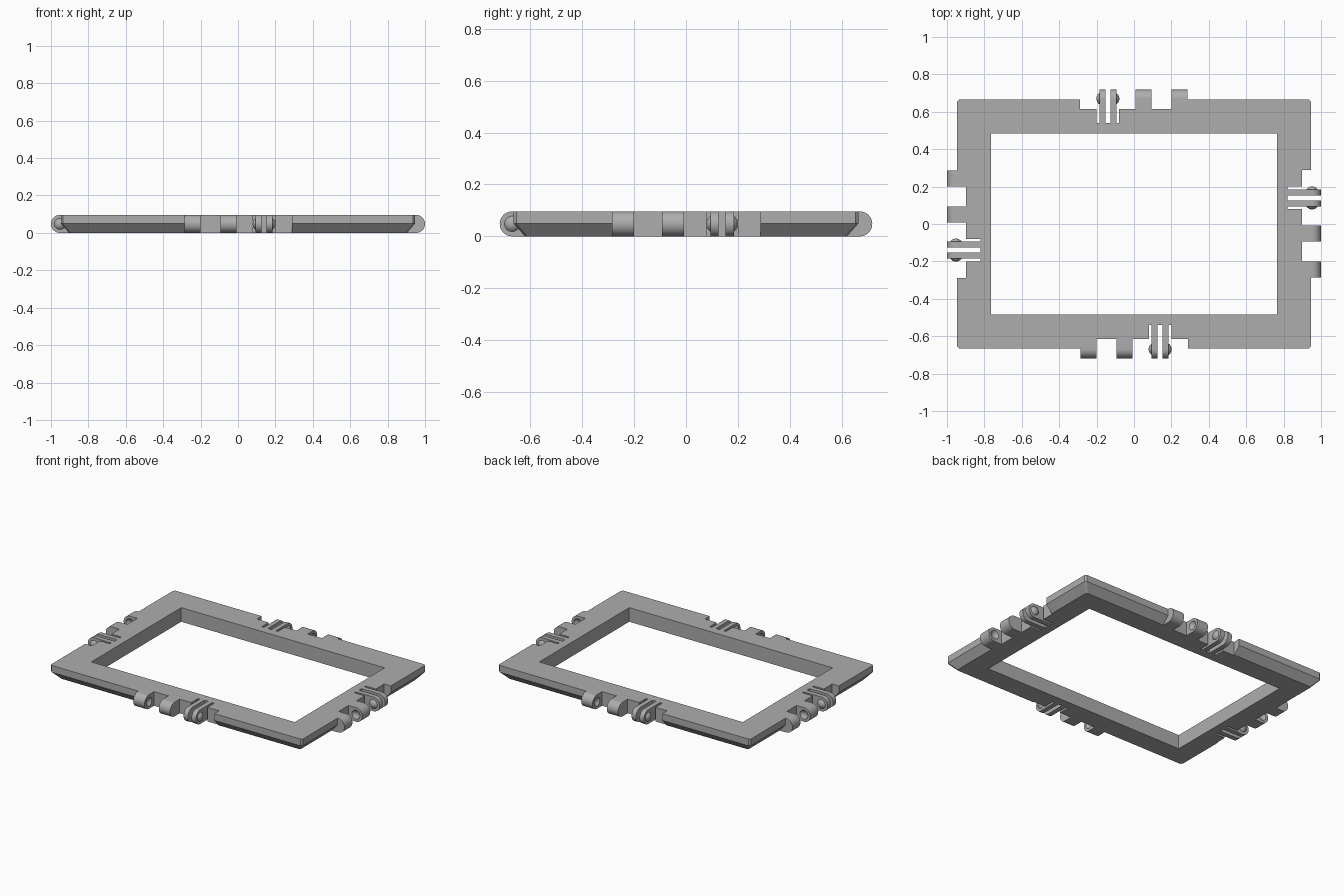
import bpy, bmesh, math
from mathutils import Matrix, Vector

if "Cube" in bpy.data.objects:
    bpy.data.objects.remove(bpy.data.objects["Cube"], do_unlink=True)

HALF_X, HALF_Y = 1.0, 0.718      # reach of the hinges
H = 0.096                        # thickness
R = H / 2                        # knuckle radius
EDGE, NOTCH, SLOT = 0.053, 0.103, 0.178   # setbacks from the hinge reach
RIM = 0.182                      # frame width
DOME_R, DOME_H = 0.036, 0.016    # snap bump sphere and its protrusion

grey = bpy.data.materials.new("plain grey")
grey.use_nodes = True
colour = (0.42, 0.42, 0.42, 1)
grey.diffuse_color = colour
grey.node_tree.nodes["Principled BSDF"].inputs["Base Color"].default_value = colour


def finish(name, bm, matrix=Matrix()):
    bmesh.ops.recalc_face_normals(bm, faces=bm.faces)
    mesh = bpy.data.meshes.new(name)
    bm.to_mesh(mesh)
    bm.free()
    mesh.transform(matrix)
    mesh.materials.append(grey)
    ob = bpy.data.objects.new(name, mesh)
    bpy.context.collection.objects.link(ob)
    return ob


def activate(ob):
    bpy.ops.object.select_all(action='DESELECT')
    ob.select_set(True)
    bpy.context.view_layer.objects.active = ob


def cut(ob, cutter):
    mod = ob.modifiers.new("cut", 'BOOLEAN')
    mod.operation, mod.solver, mod.object = 'DIFFERENCE', 'EXACT', cutter
    activate(ob)
    bpy.ops.object.modifier_apply(modifier=mod.name)
    bpy.data.objects.remove(cutter, do_unlink=True)


def smooth(ob):
    activate(ob)
    bpy.ops.object.shade_smooth_by_angle(angle=math.radians(35))


def box(name, lo, hi, matrix=Matrix()):
    lo, hi = Vector(lo), Vector(hi)
    bm = bmesh.new()
    bmesh.ops.create_cube(bm, size=1)
    for v in bm.verts:
        v.co = (lo + hi) / 2 + v.co * (hi - lo)
    return finish(name, bm, matrix)


def knuckle(name, x0, x1, reach, matrix):
    # block with a rounded outer end, extruded along the edge
    cy = R - reach
    outline = [(NOTCH - reach, H), (NOTCH - reach, 0)]
    outline += [(cy - R * math.cos(a), R + R * math.sin(a))
                for a in (math.pi * (i / 24 - 0.5) for i in range(25))]
    bm = bmesh.new()
    face = bm.faces.new([bm.verts.new((x0, y, z)) for y, z in outline])
    ext = bmesh.ops.extrude_face_region(bm, geom=[face])["geom"]
    bmesh.ops.translate(bm, vec=(x1 - x0, 0, 0),
                        verts=[g for g in ext if isinstance(g, bmesh.types.BMVert)])
    return finish(name, bm, matrix)


def dome(name, x, side, reach, matrix, cap=True):
    # ball poking out of the plane at x towards the given side
    bm = bmesh.new()
    bmesh.ops.create_uvsphere(bm, u_segments=32, v_segments=20, radius=DOME_R,
                              matrix=Matrix.Translation((x - side * (DOME_R - DOME_H), R - reach, R)))
    if cap:
        bmesh.ops.bisect_plane(bm, geom=bm.verts[:] + bm.edges[:] + bm.faces[:],
                               plane_co=(x, 0, 0), plane_no=(side, 0, 0), clear_inner=True)
    return finish(name, bm, matrix)


# Frame: rectangular ring, clipped corners, chamfered lower outer edge
def ring(bm, ex, ey, z, c):
    pts = [(ex, c - ey), (ex, ey - c), (ex - c, ey), (c - ex, ey),
           (-ex, ey - c), (-ex, c - ey), (c - ex, -ey), (ex - c, -ey)]
    return [bm.verts.new((x, y, z)) for x, y in pts]


ex, ey, cham = HALF_X - EDGE, HALF_Y - EDGE, 0.044
bm = bmesh.new()
levels = [ring(bm, ex - cham, ey - cham, 0, 0.012),
          ring(bm, ex, ey, 0.05, 0.012), ring(bm, ex, ey, H, 0.012)]
for a, b in zip(levels, levels[1:]):
    for i in range(8):
        j = (i + 1) % 8
        bm.faces.new((a[i], a[j], b[j], b[i]))
bm.faces.new(levels[0])
bm.faces.new(levels[-1])
frame = finish("frame", bm)
ix, iy = ex - RIM, ey - RIM
cut(frame, box("opening", (-ix, -iy, -1), (ix, iy, 1)))

# Same hinge pattern on all four edges, turned a quarter each time
prongs = [(0.094, 0.126, -1), (0.153, 0.185, 1)]
slots = [(0.079, 0.094), (0.126, 0.153), (0.185, 0.2)]
barrels = [(-0.285, -0.2, 1), (-0.093, -0.008, -1)]
for k, label in enumerate(("front", "left", "back", "right")):
    turn = Matrix.Rotation(k * math.pi / 2, 4, 'Z')
    reach = HALF_X if k % 2 else HALF_Y
    cut(frame, box("notch", (-0.285, -reach - 0.1, -1), (0.288, NOTCH - reach, 1), turn))
    for x0, x1 in slots:
        cut(frame, box("slot", (x0, -reach - 0.1, -1), (x1, SLOT - reach, 1), turn))

    # Socket barrels, dimpled on the faces that look at each other
    for n, (x0, x1, side) in enumerate(barrels, 1):
        ob = knuckle(f"{label}_barrel_{n}", x0, x1, reach, turn)
        face_x = x1 if side > 0 else x0
        cut(ob, dome("dimple", face_x, -side, reach, turn, cap=False))
        smooth(ob)

    # Springy prongs with snap bumps on their outer faces
    for n, (x0, x1, side) in enumerate(prongs, 1):
        smooth(knuckle(f"{label}_prong_{n}", x0, x1, reach, turn))
        face_x = x1 if side > 0 else x0
        smooth(dome(f"{label}_bump_{n}", face_x, side, reach, turn))
